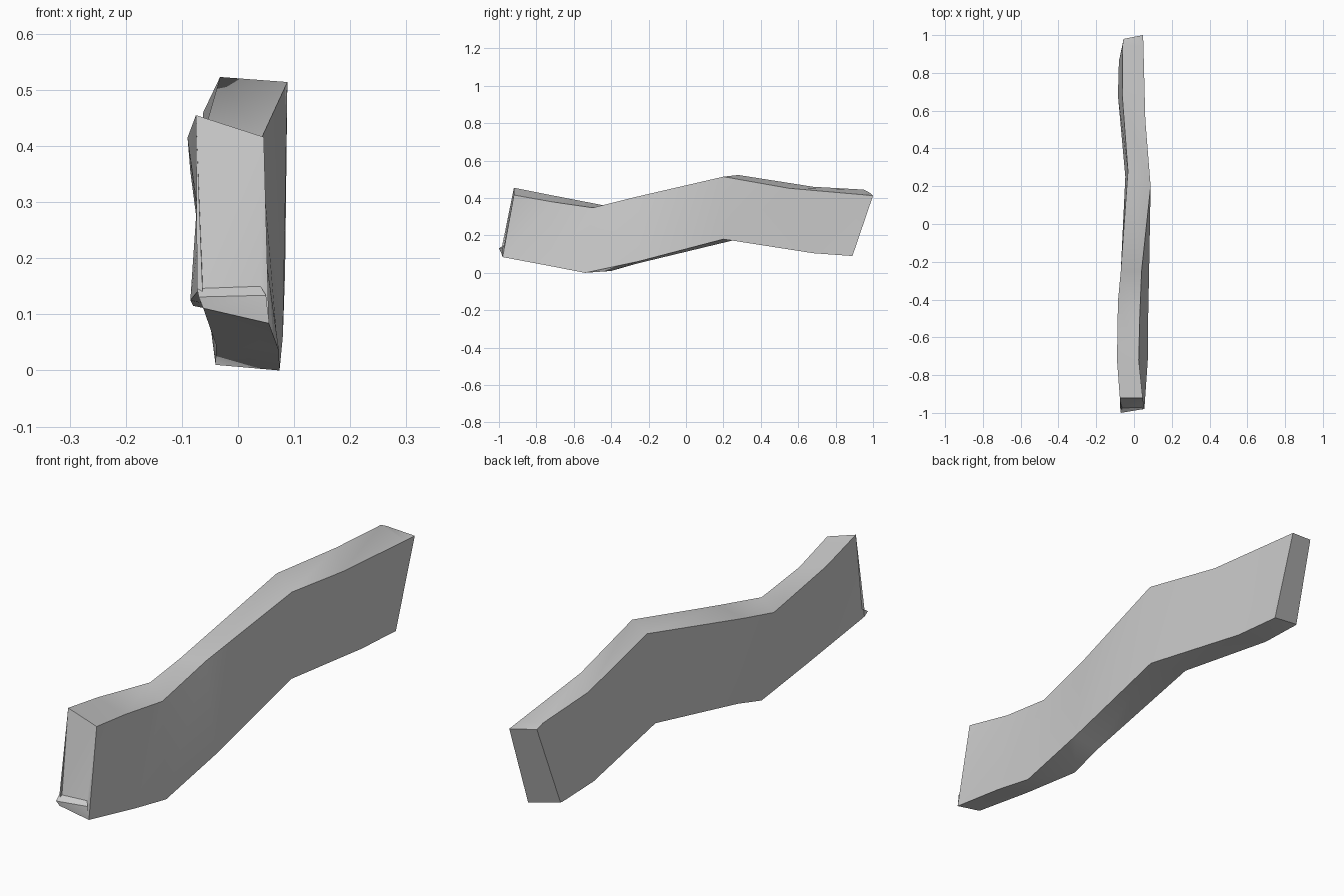
import bpy
import bmesh
import math

default_cube = bpy.data.objects.get("Cube")
if default_cube:
    bpy.data.objects.remove(default_cube, do_unlink=True)

# One flat colour for the whole plank
grey = bpy.data.materials.new("plain grey")
grey.use_nodes = True
colour = (0.6, 0.6, 0.6, 1)
grey.diffuse_color = colour
grey.node_tree.nodes["Principled BSDF"].inputs["Base Color"].default_value = colour

# Four long edges of the bent plank, running from the front to the back
top_plus = [(.046, -.92, .416), (.025, -.72, .38), (.03, -.5, .348), (.04, -.25, .41),
            (.088, .2, .514), (.06, .55, .452), (.05, .94, .418), (.048, 1, .413)]
top_minus = [(-.075, -.92, .455), (-.09, -.72, .415), (-.085, -.41, .355), (-.07, -.25, .39),
             (-.032, .28, .523), (-.062, .68, .46), (-.06, .95, .445), (-.055, .98, .43)]
low_plus = [(.055, -.98, .084), (.073, -.72, .035), (.074, -.54, 0), (.08, -.25, .062),
            (.084, .2, .18), (.05, .68, .105), (.045, .86, .092), (.045, .89, .09)]
low_minus = [(-.062, -.99, .111), (-.039, -.68, .045), (-.04, -.4, .01), (-.037, -.26, .05),
             (-.046, .25, .173), (-.085, .68, .125), (-.08, .86, .115), (-.078, .87, .115)]

# Small lip across the bottom of the front end, listed from top to bottom
lip_plus = [(.04, -.97, .15), (.05, -.98, .134)]
lip_minus = [(-.073, -.975, .146), (-.07, -1, .131)]


def build_plank():
    bm = bmesh.new()

    def make_verts(points):
        return [bm.verts.new(point) for point in points]

    rails = [make_verts(r) for r in (top_plus, low_plus, low_minus, top_minus)]
    tp, lp, lm, tm = rails

    # Long sides, top and underside, split along the twist
    for this_rail, next_rail in zip(rails, rails[1:] + rails[:1]):
        for i in range(len(this_rail) - 1):
            a, b = this_rail[i], this_rail[i + 1]
            c, d = next_rail[i + 1], next_rail[i]
            bm.faces.new((a, b, d))
            bm.faces.new((b, c, d))

    # Front end with its lip, closed at both sides
    front_plus = [tp[0]] + make_verts(lip_plus) + [lp[0]]
    front_minus = [tm[0]] + make_verts(lip_minus) + [lm[0]]
    for i in range(len(front_plus) - 1):
        bm.faces.new((front_plus[i], front_minus[i], front_minus[i + 1], front_plus[i + 1]))
    bm.faces.new(front_plus)
    bm.faces.new(front_minus)

    # Back end
    bm.faces.new([rail[-1] for rail in rails])

    bmesh.ops.recalc_face_normals(bm, faces=bm.faces)
    mesh = bpy.data.meshes.new("bent_plank")
    bm.to_mesh(mesh)
    bm.free()
    mesh.materials.append(grey)
    plank = bpy.data.objects.new("bent_plank", mesh)
    bpy.context.collection.objects.link(plank)
    return plank


plank = build_plank()
bpy.ops.object.select_all(action="DESELECT")
plank.select_set(True)
bpy.context.view_layer.objects.active = plank
bpy.ops.object.shade_smooth_by_angle(angle=math.radians(30))
